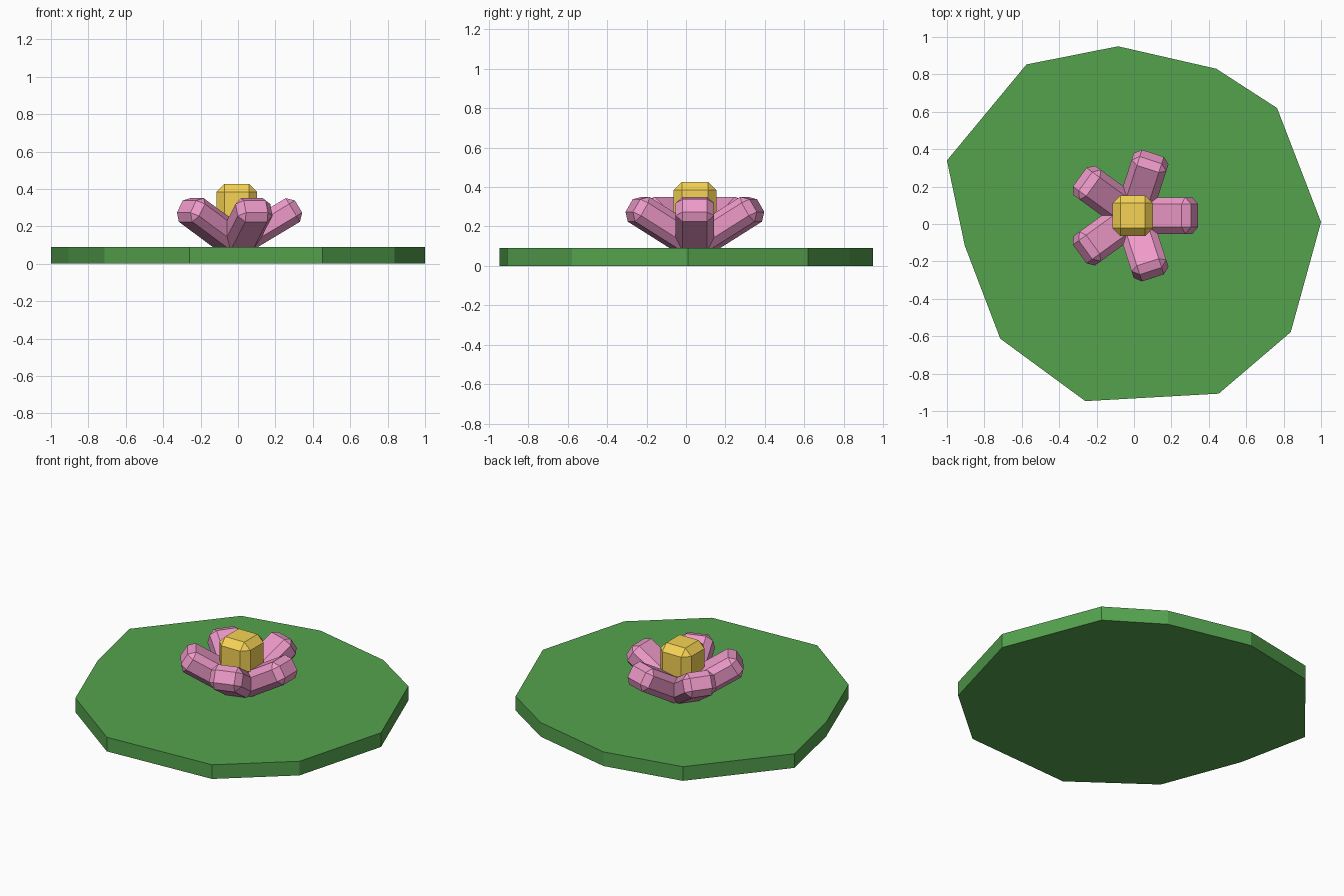
import bpy, bmesh, math
from mathutils import Matrix, Vector

if "Cube" in bpy.data.objects:
    bpy.data.objects.remove(bpy.data.objects["Cube"])

CENTRE = Vector((-0.007, 0.045, 0))
TILT = math.radians(31)


def material(name, rgb):
    m = bpy.data.materials.new(name)
    m.diffuse_color = (*rgb, 1)
    m.use_nodes = True
    m.node_tree.nodes["Principled BSDF"].inputs["Base Color"].default_value = m.diffuse_color
    return m


def finish(name, bm, mat):
    bmesh.ops.recalc_face_normals(bm, faces=bm.faces)
    mesh = bpy.data.meshes.new(name)
    bm.to_mesh(mesh)
    bm.free()
    mesh.materials.append(mat)
    obj = bpy.data.objects.new(name, mesh)
    bpy.context.collection.objects.link(obj)
    return obj


def chamfered_box(name, size, bevel, matrix, mat):
    bm = bmesh.new()
    bmesh.ops.create_cube(bm, size=1)
    bmesh.ops.scale(bm, vec=size, verts=bm.verts)
    bmesh.ops.bevel(bm, geom=bm.edges[:], offset=bevel, segments=1,
                    affect='EDGES', profile=0.5)
    bm.transform(matrix)
    return finish(name, bm, mat)


green = material("leaf_green", (0.09, 0.36, 0.075))
pink = material("petal_pink", (0.85, 0.32, 0.58))
yellow = material("centre_yellow", (0.92, 0.65, 0.09))

# Lily pad: irregular outline, extruded upward
outline = [(1.0, 0.01), (0.765, 0.62), (0.44, 0.83), (-0.085, 0.95),
           (-0.575, 0.853), (-1.0, 0.34), (-0.905, -0.115), (-0.715, -0.613),
           (-0.26, -0.947), (0.453, -0.907), (0.838, -0.578)]
bm = bmesh.new()
base = bm.faces.new([bm.verts.new((x, y, 0)) for x, y in outline])
top = bmesh.ops.extrude_face_region(bm, geom=[base], use_keep_orig=True)["geom"]
bmesh.ops.translate(bm, vec=(0, 0, 0.09),
                    verts=[v for v in top if isinstance(v, bmesh.types.BMVert)])
finish("lily_pad", bm, green)

# Five petals: chamfered bars leaning outward from the flower's middle
length = 0.36
tip = Vector((0.331, 0, 0.306))
axis = Vector((math.cos(TILT), 0, math.sin(TILT)))
for i in range(5):
    m = (Matrix.Translation(CENTRE) @ Matrix.Rotation(math.tau * i / 5, 4, 'Z')
         @ Matrix.Translation(tip - axis * length / 2)
         @ Matrix.Rotation(-TILT, 4, 'Y'))
    chamfered_box(f"petal_{i + 1}", (length, 0.195, 0.147), 0.036, m, pink)

# Flower centre
chamfered_box("flower_centre", (0.217, 0.217, 0.217), 0.042,
              Matrix.Translation(CENTRE + Vector((0, 0, 0.318))), yellow)
